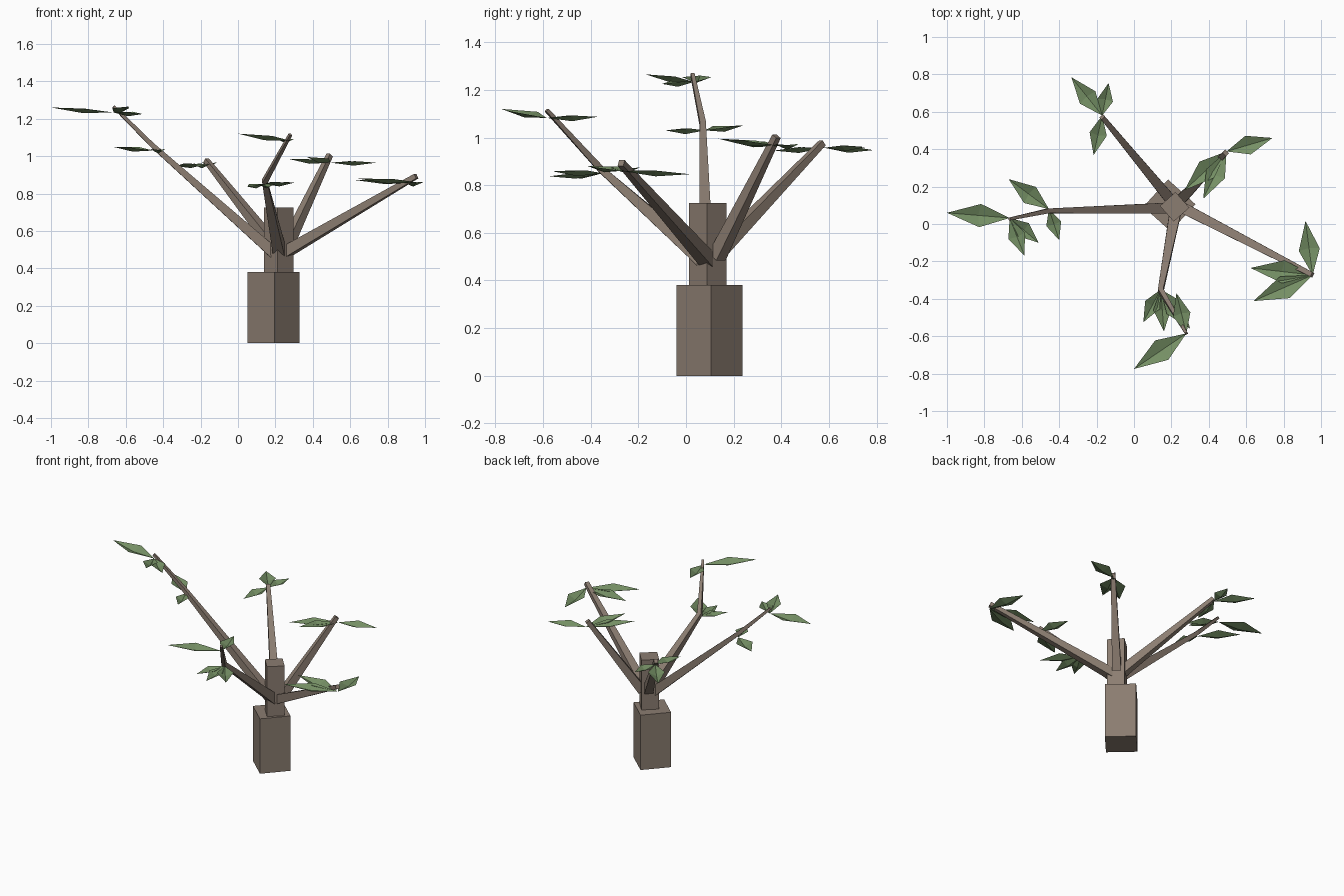
import bpy, bmesh, math
from mathutils import Vector

if "Cube" in bpy.data.objects:
    bpy.data.objects.remove(bpy.data.objects["Cube"])


def material(name, rgb):
    m = bpy.data.materials.new(name)
    m.diffuse_color = (*rgb, 1)
    m.use_nodes = True
    m.node_tree.nodes["Principled BSDF"].inputs["Base Color"].default_value = m.diffuse_color
    return m


BARK = material("bark", (0.26, 0.205, 0.165))
GREEN = material("leaf_green", (0.18, 0.28, 0.13))


def finish(name, bm, mat, solid=True):
    if solid:
        bmesh.ops.recalc_face_normals(bm, faces=bm.faces)
    me = bpy.data.meshes.new(name)
    bm.to_mesh(me)
    bm.free()
    me.materials.append(mat)
    ob = bpy.data.objects.new(name, me)
    bpy.context.collection.objects.link(ob)


def square_tube(name, points, radii, turn=0.0):
    """Four-sided limb lofted along a short path."""
    pts = [Vector(p) for p in points]
    bm = bmesh.new()
    rings = []
    for i, p in enumerate(pts):
        d = (pts[min(i + 1, len(pts) - 1)] - pts[max(i - 1, 0)]).normalized()
        if abs(d.z) > 0.99:
            side = Vector((1, 0, 0))
        else:
            side = d.cross(Vector((0, 0, 1))).normalized()
        up = side.cross(d)
        ring = []
        for k in range(4):
            a = turn + k * math.pi / 2
            ring.append(bm.verts.new(p + radii[i] * (side * math.cos(a) + up * math.sin(a))))
        rings.append(ring)
    for a, b in zip(rings, rings[1:]):
        for k in range(4):
            bm.faces.new((a[k], a[(k + 1) % 4], b[(k + 1) % 4], b[k]))
    bm.faces.new(rings[0])
    bm.faces.new(rings[-1])
    finish(name, bm, BARK)


def leaf_cluster(name, base, tips):
    """Pointed leaves with a centre fold, all from one base point."""
    bm = bmesh.new()
    b = Vector(base)
    for t in tips:
        t = Vector(t)
        d = t - b
        side = Vector((-d.y, d.x, 0)).normalized() * (0.02 + 0.125 * d.length)
        wide = b + d * 0.47
        v0, vr, vt, vm, vl = [bm.verts.new(c) for c in (
            b, wide - side + Vector((0, 0, 0.008)), t,
            b + d * 0.5 - Vector((0, 0, 0.016)),
            wide + side + Vector((0, 0, 0.008)))]
        for f in ((v0, vr, vm), (vr, vt, vm), (v0, vm, vl), (vm, vt, vl)):
            bm.faces.new(f)
    finish(name, bm, GREEN, solid=False)


# Trunk: wide lower block and narrower upper block, corner to the front
square_tube("lower_trunk", [(0.189, 0.099, 0), (0.189, 0.099, 0.38)], [0.139] * 2, -0.05)
square_tube("upper_trunk", [(0.217, 0.092, 0.36), (0.217, 0.092, 0.725)], [0.079] * 2, 0.06)

# Branches
D = math.pi / 4
square_tube("right_branch", [(0.235, 0.10, 0.475), (0.953, -0.272, 0.893)], [0.042, 0.019], D)
square_tube("back_right_branch", [(0.25, 0.13, 0.5), (0.49, 0.38, 1.005)], [0.04, 0.019], D)
square_tube("back_left_branch", [(0.22, 0.10, 0.485), (-0.17, 0.572, 0.977)], [0.042, 0.018], D)
square_tube("left_branch", [(0.20, 0.085, 0.475), (-0.46, 0.07, 1.06), (-0.665, 0.027, 1.265)],
            [0.042, 0.018, 0.011], D)
square_tube("front_branch", [(0.225, 0.085, 0.475), (0.143, -0.355, 0.865), (0.28, -0.585, 1.115)],
            [0.045, 0.02, 0.011], D)

# Leaves
leaf_cluster("right_leaves", (0.955, -0.273, 0.86),
             [(0.917, 0.016, 0.846), (0.623, -0.235, 0.872), (0.639, -0.412, 0.88)])
leaf_cluster("back_right_leaves", (0.495, 0.388, 0.965),
             [(0.74, 0.46, 0.965), (0.37, 0.135, 0.995), (0.27, 0.18, 0.985)])
leaf_cluster("back_left_leaves", (-0.17, 0.58, 0.957),
             [(-0.335, 0.785, 0.947), (-0.136, 0.754, 0.96), (-0.216, 0.369, 0.945)])
leaf_cluster("left_middle_leaves", (-0.455, 0.08, 1.03),
             [(-0.67, 0.24, 1.05), (-0.40, -0.086, 1.03), (-0.70, 0.02, 1.05)][:2])
leaf_cluster("left_tip_leaves", (-0.665, 0.032, 1.233),
             [(-1.0, 0.06, 1.26), (-0.585, -0.17, 1.265), (-0.51, -0.10, 1.225)])
leaf_cluster("front_middle_leaves", (0.143, -0.35, 0.85),
             [(0.05, -0.525, 0.837), (0.16, -0.575, 0.837), (0.30, -0.56, 0.858)])
leaf_cluster("front_tip_leaves", (0.28, -0.585, 1.082),
             [(0.0, -0.775, 1.12), (0.227, -0.37, 1.087)])
